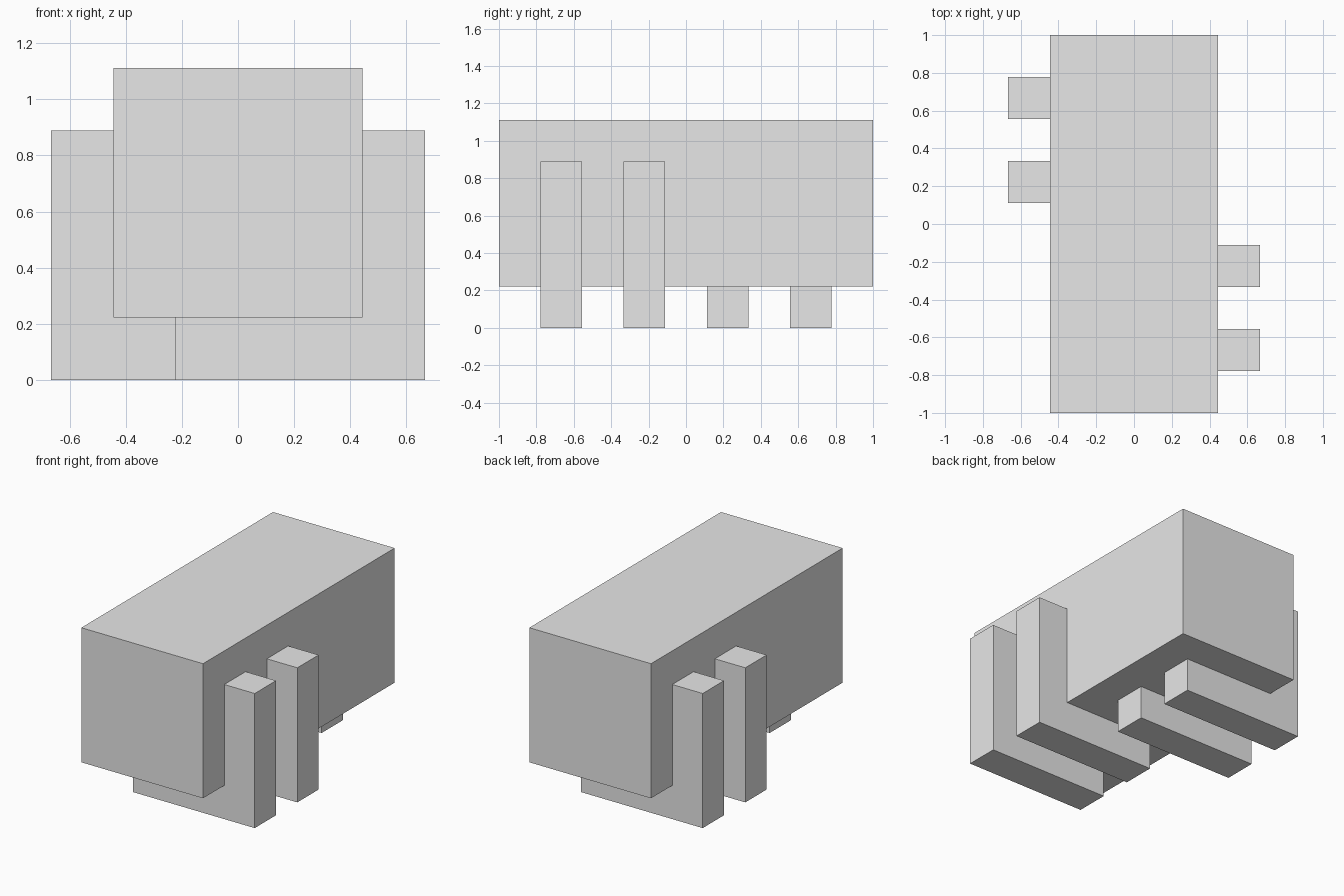
import bpy

cube = bpy.data.objects.get("Cube")
if cube:
    bpy.data.objects.remove(cube, do_unlink=True)

U = 1 / 9  # block unit

grey = bpy.data.materials.new("plain_grey")
grey.use_nodes = True
colour = (0.8, 0.8, 0.8, 1)
grey.diffuse_color = colour
grey.node_tree.nodes["Principled BSDF"].inputs["Base Color"].default_value = colour


def add_object(name, verts, faces):
    mesh = bpy.data.meshes.new(name)
    mesh.from_pydata(verts, [], faces)
    mesh.materials.append(grey)
    obj = bpy.data.objects.new(name, mesh)
    bpy.context.collection.objects.link(obj)
    return obj


def extrude_profile(name, profile, y0, y1):
    """Extrude a counter-clockwise x-z outline from y0 to y1 (in units)."""
    n = len(profile)
    verts = [(x * U, y * U, z * U) for y in (y0, y1) for x, z in profile]
    faces = [tuple(range(n)), tuple(reversed(range(n, 2 * n)))]
    faces += [(i, i + n, (i + 1) % n + n, (i + 1) % n) for i in range(n)]
    return add_object(name, verts, faces)


# Main block
extrude_profile("body", [(-4, 2), (4, 2), (4, 10), (-4, 10)], -9, 9)

# L-shaped legs: a foot under the body and an upright against its side
leg = [(-2, 0), (6, 0), (6, 8), (4, 8), (4, 2), (-2, 2)]
mirrored_leg = [(-x, z) for x, z in reversed(leg)]

for label, y in (("outer", 5), ("inner", 1)):
    extrude_profile(f"left_{label}_leg", leg, -y - 2, -y)
    extrude_profile(f"right_{label}_leg", mirrored_leg, y, y + 2)
